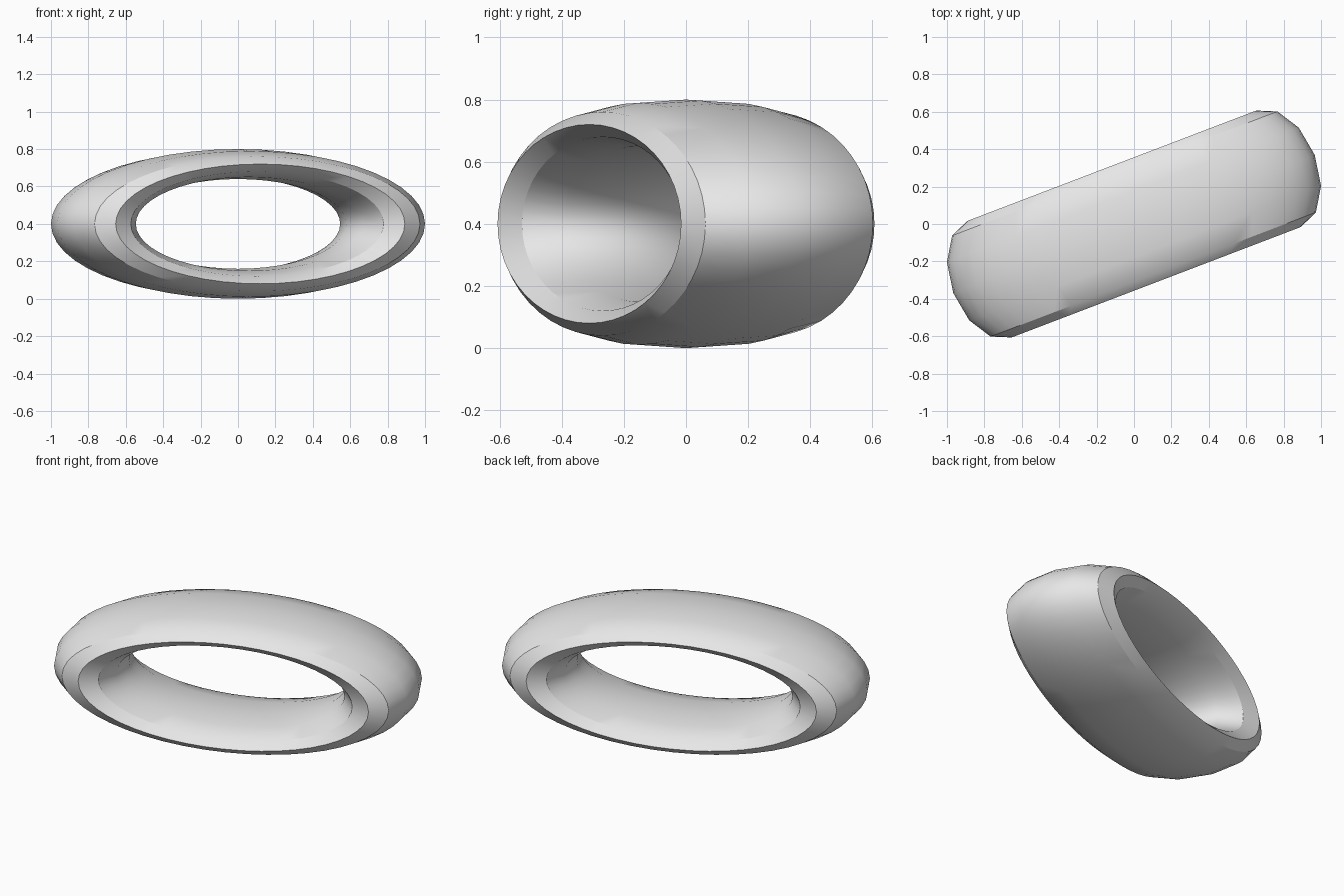
import bpy
import math
from mathutils import Matrix

cube = bpy.data.objects.get("Cube")
if cube:
    bpy.data.objects.remove(cube, do_unlink=True)

# Plain grey material
GREY = (0.8, 0.8, 0.8, 1.0)
mat = bpy.data.materials.new("light_grey")
mat.use_nodes = True
mat.diffuse_color = GREY
for node in mat.node_tree.nodes:
    if node.type == "BSDF_PRINCIPLED":
        node.inputs["Base Color"].default_value = GREY

# Ring: a twelve-sided torus with its axis along y, squashed into a wide oval
bpy.ops.mesh.primitive_torus_add(
    major_segments=48, minor_segments=12, major_radius=1.0, minor_radius=0.25)
ring = bpy.context.object
ring.name = "oval_ring"
stand = Matrix.Rotation(math.radians(90), 4, "X")
squash = Matrix.Diagonal((0.8276, 1.333, 0.32, 1.0))
turn = Matrix.Rotation(math.radians(20.9), 4, "Z")
lift = Matrix.Translation((0, 0, 0.4))
ring.data.transform(lift @ turn @ squash @ stand)
ring.data.materials.append(mat)

# Smooth surface with crisp rims
bpy.ops.object.shade_smooth_by_angle(angle=math.radians(30))
